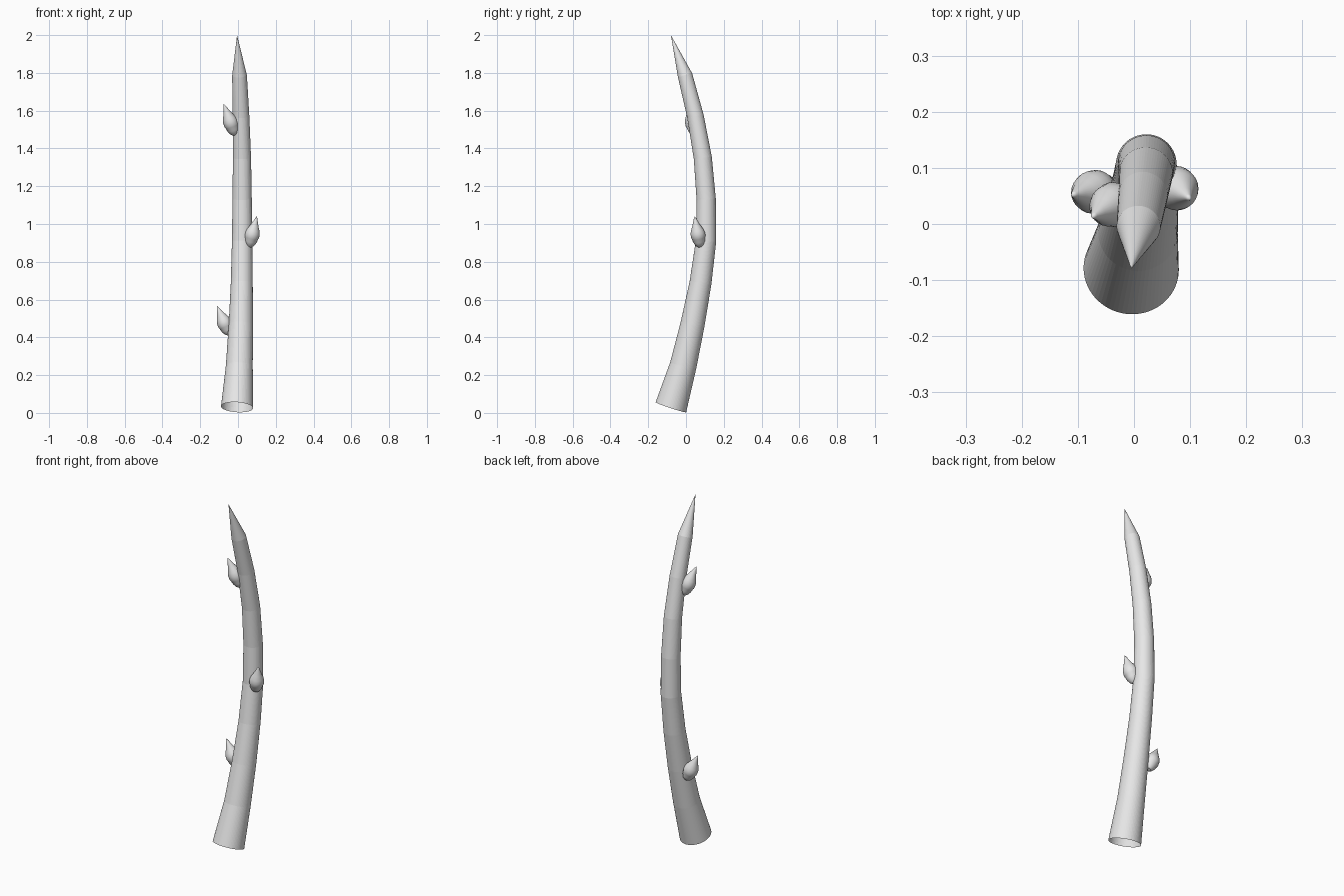
import bpy, bmesh, math
from mathutils import Vector

cube = bpy.data.objects.get("Cube")
if cube:
    bpy.data.objects.remove(cube, do_unlink=True)

grey = bpy.data.materials.new("plain_grey")
grey.use_nodes = True
grey.diffuse_color = (0.8, 0.8, 0.8, 1)
grey.node_tree.nodes["Principled BSDF"].inputs["Base Color"].default_value = (0.8, 0.8, 0.8, 1)


def ring(bm, centre, axis, radius, sides):
    """Circle of vertices square to the axis."""
    u = Vector((1, 0, 0))
    u = (u - axis * u.dot(axis)).normalized()
    v = axis.cross(u)
    angles = [math.tau * i / sides for i in range(sides)]
    return [bm.verts.new(centre + radius * (u * math.cos(a) + v * math.sin(a))) for a in angles]


def tube(name, centres, axes, radii, tip, sides, cap_start, smooth):
    """Skin a row of rings and close the far end to a point."""
    bm = bmesh.new()
    rings = [ring(bm, c, a, r, sides) for c, a, r in zip(centres, axes, radii)]
    point = bm.verts.new(tip)
    for i in range(sides):
        j = (i + 1) % sides
        for low, high in zip(rings, rings[1:]):
            bm.faces.new((low[i], low[j], high[j], high[i]))
        bm.faces.new((rings[-1][i], rings[-1][j], point))
    if cap_start:
        bm.faces.new(rings[0][::-1])
    mesh = bpy.data.meshes.new(name)
    bm.to_mesh(mesh)
    bm.free()
    mesh.materials.append(grey)
    obj = bpy.data.objects.new(name, mesh)
    bpy.context.collection.objects.link(obj)
    if smooth:
        bpy.ops.object.select_all(action="DESELECT")
        obj.select_set(True)
        bpy.context.view_layer.objects.active = obj
        bpy.ops.object.shade_smooth_by_angle(angle=math.radians(28))
    return obj


# Bowed, tapering stem, open at the cut end and sharpened at the top
path = [Vector(p) for p in (
    (-.005, -.08, .03), (.007, -.015, .25), (.015, .035, .47),
    (.02, .077, .69), (.022, .106, .91), (.022, .107, 1.13),
    (.021, .089, 1.35), (.016, .05, 1.57), (.008, -.005, 1.787))]
radii = [.085, .071, .064, .058, .054, .051, .048, .044, .039]
before = path[0] * 3 - path[1] * 3 + path[2]
after = path[-1] * 3 - path[-2] * 3 + path[-3]
line = [before] + path + [after]
axes = [(b - a).normalized() for a, b in zip(line, line[2:])]
tube("stem", path, axes, radii, Vector((-.005, -.08, 2)), 64, False, False)

# Pointed buds leaning away from the stem
bud_profile = [(0, .012), (.06, .023), (.17, .032), (.29, .036), (.33, .039),
               (.45, .038), (.55, .033), (.67, .023), (.8, .014), (.92, .006)]
buds = {
    "lower_bud": ((-.045, .06, .415), (-.112, .052, .567)),
    "middle_bud": ((.06, .075, .88), (.1, .045, 1.042)),
    "upper_bud": ((-.015, .048, 1.472), (-.076, .012, 1.637)),
}
for name, (base, tip) in buds.items():
    base, tip = Vector(base), Vector(tip)
    axis = (tip - base).normalized()
    centres = [base.lerp(tip, t) for t, r in bud_profile]
    tube(name, centres, [axis] * len(centres), [r for t, r in bud_profile],
         tip, 24, True, True)
